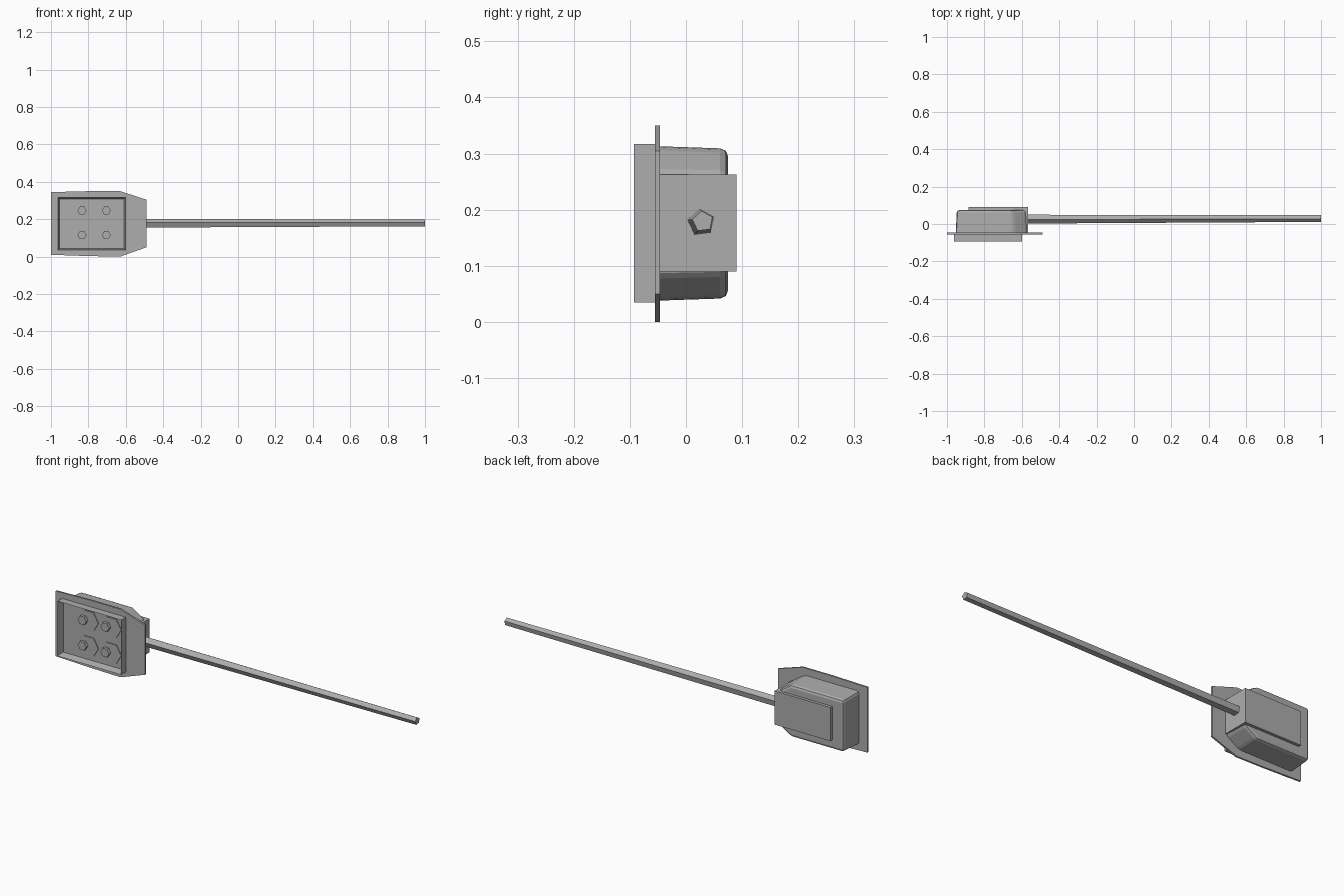
import bpy, bmesh, math
from mathutils import Matrix, Vector

cube = bpy.data.objects.get("Cube")
if cube:
    bpy.data.objects.remove(cube, do_unlink=True)

grey = bpy.data.materials.new("plain_grey")
grey.use_nodes = True
grey.diffuse_color = (0.42, 0.42, 0.42, 1)
grey.node_tree.nodes["Principled BSDF"].inputs["Base Color"].default_value = grey.diffuse_color


def finish(bm, name):
    bmesh.ops.recalc_face_normals(bm, faces=bm.faces)
    mesh = bpy.data.meshes.new(name)
    bm.to_mesh(mesh)
    bm.free()
    mesh.materials.append(grey)
    obj = bpy.data.objects.new(name, mesh)
    bpy.context.collection.objects.link(obj)
    return obj


def prism(outline, y0, y1, taper=1.0):
    """Extrude an (x, z) outline along y, scaling the far end about its middle."""
    bm = bmesh.new()
    mid = [(min(c) + max(c)) / 2 for c in zip(*outline)]
    near = [bm.verts.new((x, y0, z)) for x, z in outline]
    far = [bm.verts.new((mid[0] + (x - mid[0]) * taper, y1,
                         mid[1] + (z - mid[1]) * taper)) for x, z in outline]
    bm.faces.new(near)
    bm.faces.new(far[::-1])
    for i in range(len(outline)):
        j = (i + 1) % len(outline)
        bm.faces.new((near[i], near[j], far[j], far[i]))
    bmesh.ops.recalc_face_normals(bm, faces=bm.faces)
    return bm


def rect(x0, x1, z0, z1):
    return [(x0, z0), (x1, z0), (x1, z1), (x0, z1)]


def hexagon(x, z, radius):
    return [(x + radius * math.cos(a * math.pi / 3),
             z + radius * math.sin(a * math.pi / 3)) for a in range(6)]


# Mounting flange with a tapered end
finish(prism([(-1, 0.01), (-0.8, 0.003), (-0.63, 0), (-0.49, 0.05),
              (-0.49, 0.305), (-0.63, 0.35), (-0.8, 0.35), (-1, 0.345)],
             -0.055, -0.046), "mounting_flange")

# Front frame with a recessed floor
bm = prism(rect(-0.963, -0.6, 0.035, 0.317), -0.093, -0.05)
front = min(bm.faces, key=lambda f: f.calc_center_median().y)
bmesh.ops.inset_region(bm, faces=[front], thickness=0.013)
bmesh.ops.translate(bm, verts=front.verts[:], vec=(0, 0.035, 0))
finish(bm, "front_frame")

# Four hexagonal sockets, each with an offset pin
for row, z in (("lower", 0.115), ("upper", 0.246)):
    for side, x in (("right", -0.807), ("left", -0.677)):
        finish(prism(hexagon(x, z, 0.055), -0.062, -0.056), f"{row}_{side}_socket")
        finish(prism(hexagon(x - 0.027, z, 0.024), -0.078, -0.06), f"{row}_{side}_pin")

# Rear housing, tapered, with softened rear edges and corners
bm = prism([(-0.953, 0.038), (-0.645, 0.038), (-0.57, 0.085),
            (-0.57, 0.265), (-0.645, 0.313), (-0.953, 0.313)], -0.048, 0.075, 0.97)
edges = [e for e in bm.edges if max(v.co.y for v in e.verts) > 0]
bmesh.ops.bevel(bm, geom=edges, offset=0.014, segments=2, profile=0.5, affect='EDGES')
finish(bm, "rear_housing")

# Raised rear block
finish(prism(rect(-0.885, -0.566, 0.09, 0.263), -0.046, 0.09), "rear_block")

# Long five-sided rod
bm = bmesh.new()
bmesh.ops.create_cone(bm, cap_ends=True, segments=5, radius1=0.025, radius2=0.019, depth=1.58)
bmesh.ops.rotate(bm, verts=bm.verts, matrix=Matrix.Rotation(math.radians(25), 3, 'Z'))
bmesh.ops.rotate(bm, verts=bm.verts, matrix=Matrix.Rotation(math.pi / 2, 3, 'Y'))
for v in bm.verts:
    v.co += Vector((0.21, 0.03 if v.co.x > 0 else 0.027, 0.179 if v.co.x > 0 else 0.177))
finish(bm, "long_rod")
